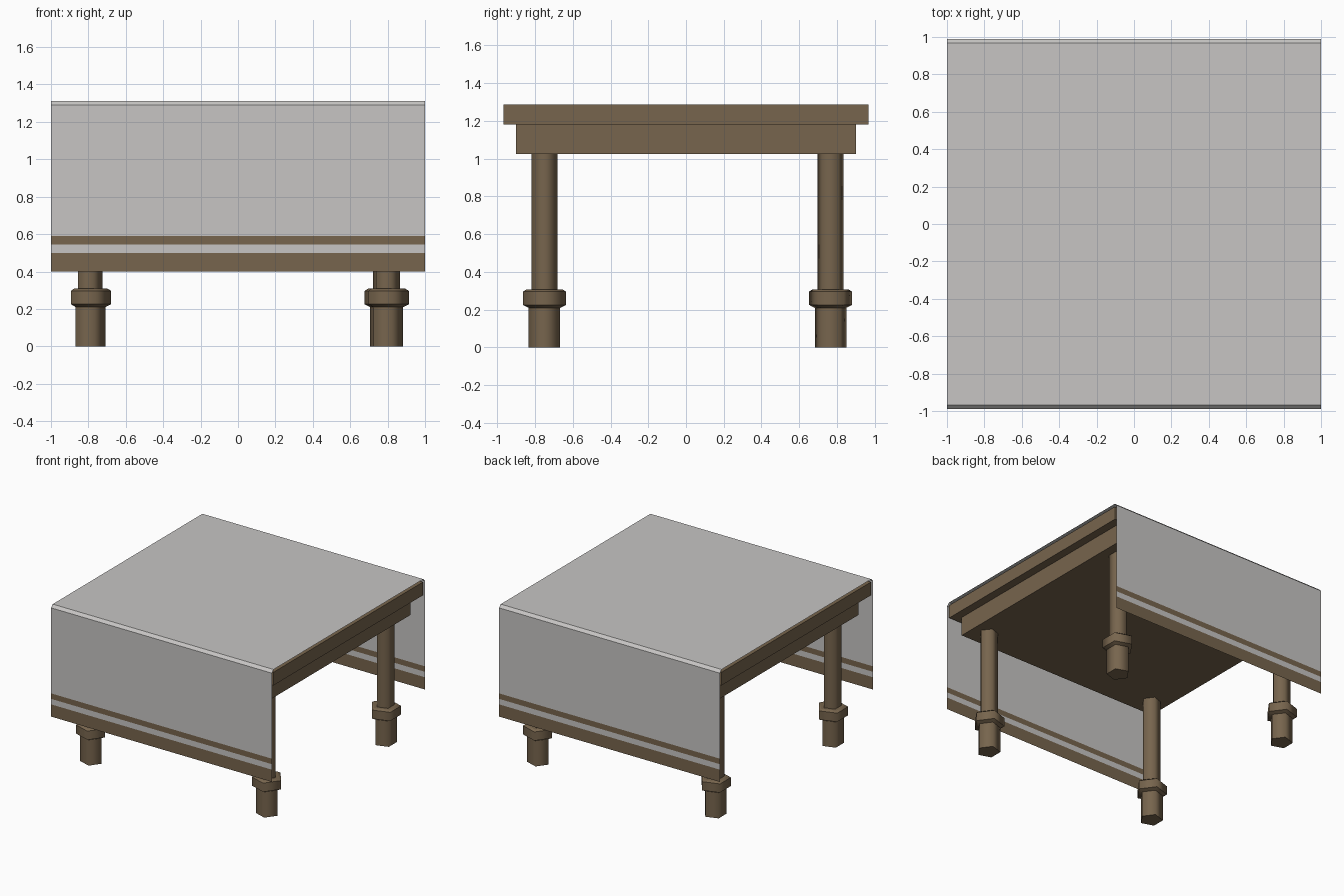
import bpy, bmesh, math

if "Cube" in bpy.data.objects:
    bpy.data.objects.remove(bpy.data.objects["Cube"])


def material(name, rgb):
    m = bpy.data.materials.new(name)
    m.diffuse_color = (*rgb, 1.0)
    m.use_nodes = True
    m.node_tree.nodes["Principled BSDF"].inputs["Base Color"].default_value = m.diffuse_color
    return m


WOOD = material("brown_wood", (0.185, 0.130, 0.075))
CLOTH = material("pale_cloth", (0.57, 0.56, 0.55))


def make_object(name, bm, *mats):
    mesh = bpy.data.meshes.new(name)
    bm.to_mesh(mesh)
    bm.free()
    for m in mats:
        mesh.materials.append(m)
    ob = bpy.data.objects.new(name, mesh)
    bpy.context.collection.objects.link(ob)
    return ob


def box(name, hx, hy, z0, z1):
    bm = bmesh.new()
    bmesh.ops.create_cube(bm, size=1)
    for v in bm.verts:
        v.co = (v.co.x * 2 * hx, v.co.y * 2 * hy, z0 + (v.co.z + 0.5) * (z1 - z0))
    return make_object(name, bm, WOOD)


def leg(name, x, y, turn):
    # five-sided turned leg: foot, collar and shaft in one profile
    profile = [(0.088, 0), (0.088, 0.21), (0.119, 0.225), (0.119, 0.296),
               (0.100, 0.308), (0.072, 0.308), (0.072, 1.04)]
    bm = bmesh.new()
    rings = [[bm.verts.new((x + r * math.cos(turn + i * math.tau / 5),
                            y + r * math.sin(turn + i * math.tau / 5), z))
              for i in range(5)] for r, z in profile]
    for a, b in zip(rings, rings[1:]):
        for i in range(5):
            j = (i + 1) % 5
            bm.faces.new((a[i], a[j], b[j], b[i])).smooth = True
    bm.faces.new(rings[0][::-1])
    bm.faces.new(rings[-1])
    # ring edges stay sharp, upright edges are smooth
    for e in bm.edges:
        if abs(e.verts[0].co.z - e.verts[1].co.z) < 1e-5:
            e.smooth = False
    make_object(name, bm, WOOD)


# table top and apron
box("table_top", 0.998, 0.967, 1.18, 1.288)
box("apron", 0.93, 0.902, 1.025, 1.18)

# legs
leg("front_left_leg", -0.797, -0.75, 0)
leg("front_right_leg", 0.795, -0.75, 0)
leg("back_left_leg", -0.797, 0.766, 0)
leg("back_right_leg", 0.795, 0.766, math.pi)

# thin runner draped over front and back, with two brown stripes at each hem
half = [(-0.99, 0.40), (-0.99, 0.50), (-0.99, 0.545), (-0.99, 0.59),
        (-0.99, 1.29), (-0.968, 1.312)]
path = half + [(-y, z) for y, z in reversed(half)]
bm = bmesh.new()
rows = [[bm.verts.new((x, y, z)) for x in (-1, 1)] for y, z in path]
for a, b in zip(rows, rows[1:]):
    f = bm.faces.new((a[0], a[1], b[1], b[0]))
    zc = f.calc_center_median().z
    f.material_index = 1 if zc < 0.5 or 0.545 < zc < 0.59 else 0
make_object("cloth_runner", bm, CLOTH, WOOD)
